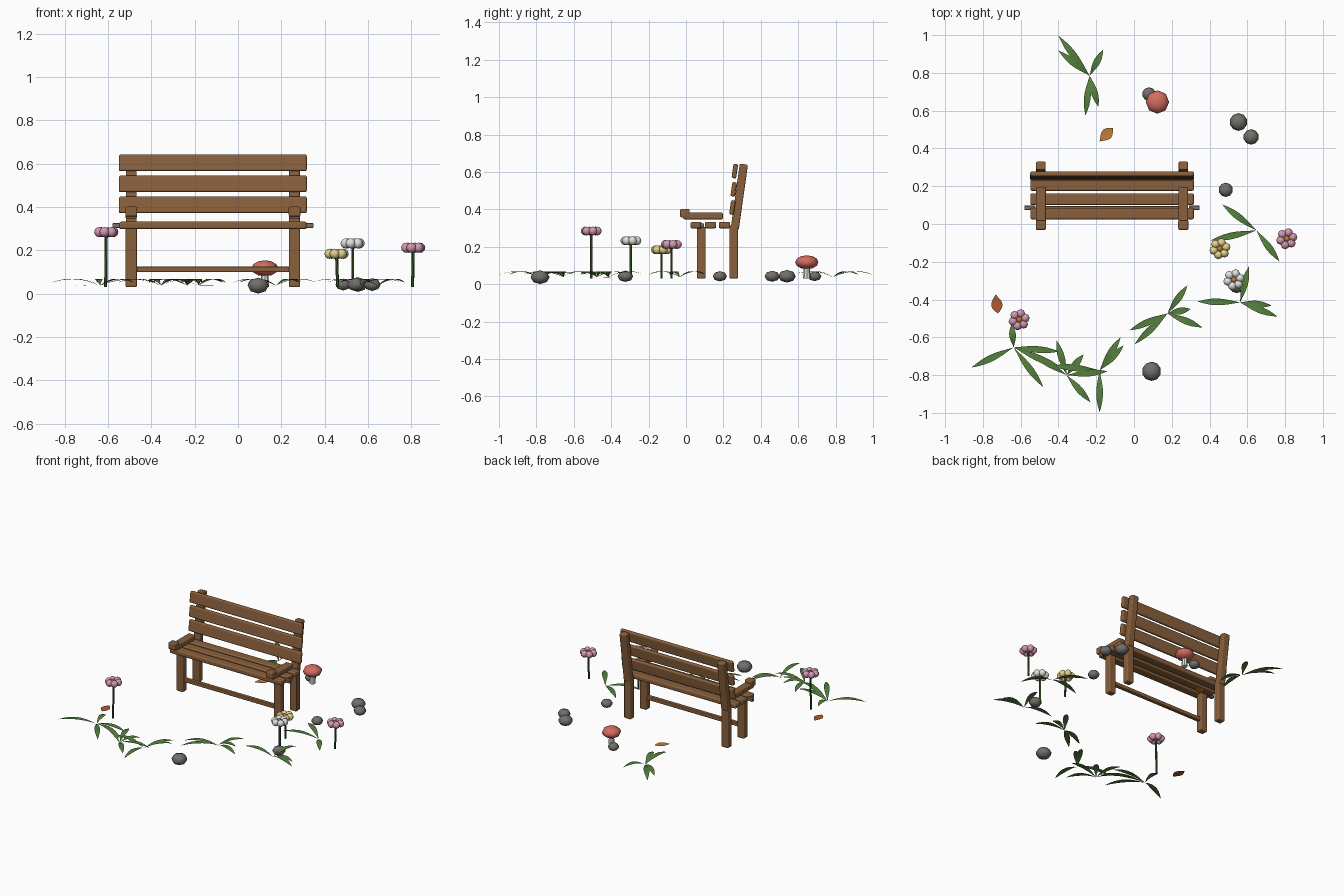
import bpy, bmesh, math
from mathutils import Vector, Matrix

if "Cube" in bpy.data.objects:
    bpy.data.objects.remove(bpy.data.objects["Cube"])


def mat(name, r, g, b):
    m = bpy.data.materials.new(name)
    m.diffuse_color = (r, g, b, 1)
    m.use_nodes = True
    m.node_tree.nodes["Principled BSDF"].inputs["Base Color"].default_value = m.diffuse_color
    return m


WOOD = mat("brown wood", 0.25, 0.117, 0.045)
GREEN = mat("leaf green", 0.09, 0.215, 0.045)
STEM = mat("dark stem green", 0.045, 0.115, 0.025)
PINK = mat("pink petal", 0.66, 0.32, 0.45)
YELLOW = mat("yellow petal", 0.78, 0.64, 0.27)
WHITE = mat("white", 0.75, 0.75, 0.76)
RED = mat("mushroom red", 0.65, 0.15, 0.115)
ROCK = mat("stone grey", 0.165, 0.16, 0.145)
ORANGE = mat("autumn orange", 0.54, 0.21, 0.035)
RUST = mat("rust leaf", 0.44, 0.1, 0.03)


def finish(name, bm, material, smooth=False):
    me = bpy.data.meshes.new(name)
    bm.to_mesh(me)
    bm.free()
    me.materials.append(material)
    for p in me.polygons:
        p.use_smooth = smooth
    ob = bpy.data.objects.new(name, me)
    bpy.context.collection.objects.link(ob)
    return ob


def box(name, center, size, tilt=0.0, bevel=0.007, material=WOOD):
    bm = bmesh.new()
    bmesh.ops.create_cube(bm, size=1, matrix=Matrix.Diagonal((*size, 1)))
    bmesh.ops.bevel(bm, geom=bm.edges[:], offset=bevel, segments=3,
                    profile=0.5, affect='EDGES')
    bm.transform(Matrix.Translation(center) @ Matrix.Rotation(tilt, 4, 'X'))
    return finish(name, bm, material)


def rod(name, a, b, r, material, sides=8, r2=None):
    a, b = Vector(a), Vector(b)
    d = b - a
    bm = bmesh.new()
    bmesh.ops.create_cone(bm, cap_ends=True, segments=sides, radius1=r,
                          radius2=r if r2 is None else r2, depth=d.length)
    bm.transform(Matrix.Translation((a + b) / 2)
                 @ d.to_track_quat('Z', 'Y').to_matrix().to_4x4())
    return finish(name, bm, material)


def blade(bm, base, tip, width, arch, fold, z0, rise, steps=7):
    """Pointed leaf strip with a slightly folded midline, arching from base to tip."""
    base, tip = Vector(base), Vector(tip)
    d = tip - base
    side = Vector((-d.y, d.x)).normalized()
    rows = []
    for i in range(steps + 1):
        t = i / steps
        w = width / 2 * math.sin(math.pi * t ** 1.15)
        z = z0 + rise * t + 4 * arch * t * (1 - t)
        c = base + d * t
        if i in (0, steps):
            rows.append([bm.verts.new((c.x, c.y, z))])
        else:
            rows.append([bm.verts.new((*(c + side * w * s), z - fold * w * (s == 0)))
                         for s in (-1, 0, 1)])
    for lo, hi in zip(rows, rows[1:]):
        for k in (0, 1):
            if len(lo) == 1:
                bm.faces.new((lo[0], hi[k + 1], hi[k]))
            elif len(hi) == 1:
                bm.faces.new((lo[k], lo[k + 1], hi[0]))
            else:
                bm.faces.new((lo[k], lo[k + 1], hi[k + 1], hi[k]))
    bm.normal_update()
    if sum(f.normal.z for f in bm.faces) < 0:
        bmesh.ops.reverse_faces(bm, faces=bm.faces[:])


# Bench legs and arms, one set per side
MID = -0.116
TILT = math.radians(-8)
for label, s in (("left", -1), ("right", 1)):
    x = MID + s * 0.377
    box(label + "_front_leg", (x, 0.081, 0.168), (0.052, 0.046, 0.276))
    box(label + "_rear_leg", (x, 0.255, 0.172), (0.052, 0.046, 0.284))
    box(label + "_back_post", (x, 0.285, 0.468), (0.05, 0.044, 0.35), TILT)
    box(label + "_arm", (x, 0.092, 0.364), (0.052, 0.21, 0.036))
    box(label + "_arm_front", (x, -0.006, 0.379), (0.054, 0.05, 0.045))
    # bolt end sticking out under the seat
    box(label + "_rail_end", (MID + s * 0.435, 0.086, 0.314), (0.058, 0.022, 0.022),
        bevel=0.003, material=ROCK)

# Seat and back slats
for i, y in enumerate((0.055, 0.131, 0.206)):
    box(f"seat_slat_{i}", (MID, y, 0.315), (0.866, 0.061, 0.034), bevel=0.009)
for i, (y, z) in enumerate(((0.248, 0.41), (0.255, 0.507), (0.261, 0.604))):
    box(f"back_slat_{i}", (MID, y, z), (0.868, 0.025, 0.077), TILT, 0.009)
box("stretcher", (MID, 0.081, 0.113), (0.72, 0.026, 0.026), bevel=0.004)

# Flowers: stem, ring of six petals, centre
for name, x, y, z, lean, petal in (("pink_flower_a", -0.608, -0.507, 0.284, -0.003, PINK),
                                   ("pink_flower_b", 0.809, -0.078, 0.212, -0.003, PINK),
                                   ("yellow_flower", 0.455, -0.131, 0.184, 0.005, YELLOW),
                                   ("white_flower", 0.529, -0.295, 0.232, 0.0, WHITE)):
    rod(name + "_stem", (x + lean, y, 0.03), (x, y, z), 0.007, STEM, 6)
    bm = bmesh.new()
    for k in range(6):
        a = math.radians(60 * k + 15)
        bmesh.ops.create_uvsphere(bm, u_segments=8, v_segments=6, radius=0.0235,
                                  matrix=Matrix.Translation((x + 0.0335 * math.cos(a),
                                                             y + 0.0335 * math.sin(a), z)))
    finish(name + "_petals", bm, petal, True)
    bm = bmesh.new()
    bmesh.ops.create_uvsphere(bm, u_segments=8, v_segments=6, radius=0.0175,
                              matrix=Matrix.Translation((x, y, z)))
    finish(name + "_centre", bm, ORANGE, True)

# Mushroom
rod("mushroom_stalk", (0.124, 0.646, 0.03), (0.124, 0.646, 0.11), 0.02, WHITE, 8, 0.015)
bm = bmesh.new()
bmesh.ops.create_uvsphere(bm, u_segments=8, v_segments=6, radius=1,
                          matrix=Matrix.Translation((0.124, 0.646, 0.117))
                          @ Matrix.Diagonal((0.062, 0.062, 0.037, 1)))
finish("mushroom_cap", bm, RED, True)

# Stones
for i, (x, y, r) in enumerate(((0.079, 0.688, 0.036), (0.553, 0.54, 0.047),
                               (0.62, 0.461, 0.041), (0.486, 0.181, 0.038),
                               (0.093, -0.78, 0.051), (0.544, -0.324, 0.042))):
    bm = bmesh.new()
    bmesh.ops.create_uvsphere(bm, u_segments=10, v_segments=4, radius=r)
    bm.transform(Matrix.Translation((x, y, 0.037 if r > 0.05 else 0.042))
                 @ Matrix.Diagonal((1, 1, 0.72, 1)))
    finish(f"stone_{i}", bm, ROCK, True)

# Grass tufts: centre followed by blade tips
TUFTS = (
    ((-0.235, 0.785), (-0.40, 0.997), (-0.40, 0.918), (-0.163, 0.923),
     (-0.257, 0.574), (-0.188, 0.62)),
    ((0.648, -0.034), (0.468, 0.103), (0.405, -0.087), (0.77, -0.198)),
    ((0.562, -0.415), (0.608, -0.225), (0.336, -0.41), (0.76, -0.49), (0.728, -0.432)),
    ((0.177, -0.474), (0.283, -0.325), (-0.024, -0.563), (0.003, -0.637),
     (0.362, -0.548), (0.30, -0.45)),
    ((-0.182, -0.775), (-0.071, -0.6), (-0.055, -0.643), (-0.182, -0.997), (-0.43, -0.75)),
    ((-0.357, -0.80), (-0.41, -0.616), (-0.23, -0.944), (-0.267, -0.69),
     (-0.553, -0.675), (-0.14, -0.78)),
    ((-0.637, -0.653), (-0.86, -0.76), (-0.648, -0.53), (-0.479, -0.865),
     (-0.394, -0.675), (-0.37, -0.77)),
)
for i, (c, *tips) in enumerate(TUFTS):
    bm = bmesh.new()
    for tip in tips:
        one = bmesh.new()
        blade(one, c, tip, 0.036, 0.024, 0.1, 0.037, 0.014)
        tmp = bpy.data.meshes.new("blade")
        one.to_mesh(tmp)
        one.free()
        bm.from_mesh(tmp)
        bpy.data.meshes.remove(tmp)
    finish(f"grass_tuft_{i}", bm, GREEN, True)

# Fallen leaves
for name, a, b, w, m in (("orange_leaf", (-0.182, 0.437), (-0.112, 0.509), 0.06, ORANGE),
                         ("rust_leaf", (-0.733, -0.372), (-0.72, -0.474), 0.06, RUST)):
    bm = bmesh.new()
    blade(bm, a, b, w, 0.002, 0.08, 0.035, 0.0)
    finish(name, bm, m, True)
